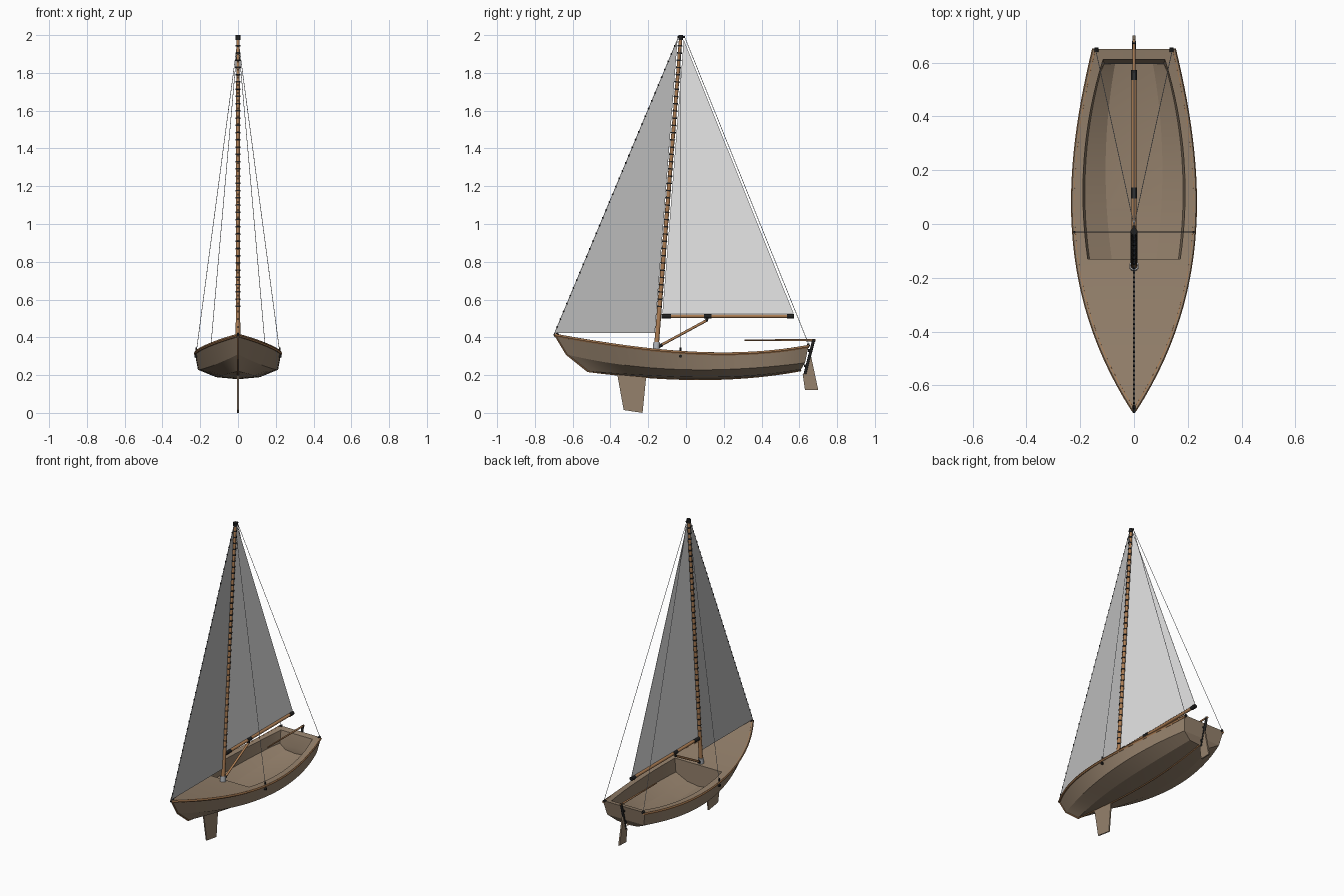
import bpy, bmesh, math
from mathutils import Vector

if "Cube" in bpy.data.objects:
    bpy.data.objects.remove(bpy.data.objects["Cube"])


def material(name, rgb):
    m = bpy.data.materials.new(name)
    m.diffuse_color = (*rgb, 1)
    m.use_nodes = True
    m.node_tree.nodes["Principled BSDF"].inputs["Base Color"].default_value = m.diffuse_color
    return m


HULL = material("hull brown", (0.30, 0.22, 0.15))
WOOD = material("varnished wood", (0.42, 0.21, 0.09))
MAIN = material("main sail white", (0.80, 0.80, 0.80))
JIB = material("jib grey", (0.50, 0.50, 0.50))
BLACK = material("black fittings", (0.015, 0.015, 0.015))
STEEL = material("steel wire", (0.45, 0.47, 0.50))


def finish(name, bm, mat, merge=True, angle=25):
    if merge:
        bmesh.ops.remove_doubles(bm, verts=bm.verts, dist=1e-5)
    bmesh.ops.recalc_face_normals(bm, faces=bm.faces)
    me = bpy.data.meshes.new(name)
    bm.to_mesh(me)
    bm.free()
    me.materials.append(mat)
    ob = bpy.data.objects.new(name, me)
    bpy.context.collection.objects.link(ob)
    bpy.ops.object.select_all(action='DESELECT')
    ob.select_set(True)
    bpy.context.view_layer.objects.active = ob
    bpy.ops.object.shade_smooth_by_angle(angle=math.radians(angle))
    return ob


def rods(name, items, mat, n=10):
    """Tapered cylinders between pairs of points: (a, b, r1, r2)."""
    bm = bmesh.new()
    for a, b, r1, r2 in items:
        a, b = Vector(a), Vector(b)
        d = b - a
        mtx = d.to_track_quat('Z', 'Y').to_matrix().to_4x4()
        mtx.translation = (a + b) / 2
        bmesh.ops.create_cone(bm, cap_ends=True, segments=n, radius1=r1,
                              radius2=r2, depth=d.length, matrix=mtx)
    return finish(name, bm, mat, merge=False, angle=40)


def plate(name, yz, t, mat):
    """Flat plate in the centre plane."""
    bm = bmesh.new()
    l, r = [[bm.verts.new((s * t / 2, y, z)) for y, z in yz] for s in (-1, 1)]
    bm.faces.new(l)
    bm.faces.new(r[::-1])
    for i in range(len(yz)):
        j = (i + 1) % len(yz)
        bm.faces.new((l[i], l[j], r[j], r[i]))
    return finish(name, bm, mat)


def tube(name, pts, r, mat):
    cu = bpy.data.curves.new(name, 'CURVE')
    cu.dimensions = '3D'
    cu.bevel_depth, cu.bevel_resolution, cu.use_fill_caps = r, 1, True
    sp = cu.splines.new('POLY')
    sp.points.add(len(pts) - 1)
    for p, q in zip(sp.points, pts):
        p.co = (*q, 1)
    tmp = bpy.data.objects.new(name + "_curve", cu)
    bpy.context.collection.objects.link(tmp)
    bpy.context.view_layer.update()
    bm = bmesh.new()
    me = bpy.data.meshes.new_from_object(tmp.evaluated_get(bpy.context.evaluated_depsgraph_get()))
    bm.from_mesh(me)
    bpy.data.objects.remove(tmp)
    return finish(name, bm, mat, angle=50)


def fit(pts, y):
    """Smooth curve through control points (y, x, z), evaluated at y."""
    x = z = 0
    for i, p in enumerate(pts):
        k = 1
        for j, q in enumerate(pts):
            if i != j:
                k *= (y - q[0]) / (p[0] - q[0])
        x, z = x + k * p[1], z + k * p[2]
    return Vector((x, y, z))


def strip(bm, rows):
    """Quads between rows of points, on both sides of the boat."""
    for s in (1, -1):
        vs = [[bm.verts.new((s * p.x, p.y, p.z)) for p in r] for r in rows]
        for a, b in zip(vs, vs[1:]):
            for i in range(len(a) - 1):
                bm.faces.new((a[i], a[i + 1], b[i + 1], b[i]))


def span(a, b, n):
    return [a + (b - a) * i / n for i in range(n + 1)]


# Hull lines: sheer, two chines, keel, cockpit edge
SHEER = [(-.70, 0, .42), (-.40, .15, .37), (.10, .23, .322), (.65, .152, .36)]
CHINE1 = [(-.635, 0, .31), (-.30, .135, .25), (.10, .21, .228), (.63, .135, .265)]
CHINE2 = [(-.52, 0, .22), (-.20, .08, .199), (.10, .115, .189), (.61, .075, .232)]
KEEL = [(-.52, 0, .22), (-.20, 0, .188), (.10, 0, .178), (.61, 0, .225)]
COAM = [(-.13, .172, 0), (.10, .19, 0), (.40, .166, 0), (.612, .115, 0)]

# Hull skin and transom
bm = bmesh.new()
rows = [[fit(L, y) for y in span(L[0][0], L[-1][0], 28)] for L in (SHEER, CHINE1, CHINE2, KEEL)]
strip(bm, rows)
end = [r[-1] for r in rows]
strip(bm, [[p, Vector((0, p.y, p.z))] for p in end])
finish("hull", bm, HULL, angle=12)

# Deck around the cockpit, and the cockpit well
def mid(p):
    return Vector((0, p.y, p.z))


def coam(y):
    return Vector((fit(COAM, y).x, y, fit(SHEER, y).z))


bm = bmesh.new()
fore = [fit(SHEER, y) for y in span(-.70, -.13, 14)]
side = [fit(SHEER, y) for y in span(-.13, .612, 16)]
aft = [fit(SHEER, y) for y in (.612, .65)]
inner = [coam(p.y) for p in side]
strip(bm, [fore, [mid(p) for p in fore]])
strip(bm, [side, inner])
strip(bm, [aft, [mid(p) for p in aft]])
finish("deck", bm, HULL)

bm = bmesh.new()
well = [inner]
for L, k, up in ((CHINE1, .93, .012), (CHINE2, .9, .012), (KEEL, 0, .012)):
    row = []
    for p in inner:
        y = min(p.y, .595)
        q = fit(L, y)
        row.append(Vector((min(q.x * k, p.x * .96), y, q.z + up)))
    well.append(row)
strip(bm, well)
for i in (0, -1):
    strip(bm, [[r[i], mid(r[i])] for r in well])
finish("cockpit_well", bm, HULL, angle=12)

# Rub rails and keel strip
for s, n in ((1, "right"), (-1, "left")):
    pts = [fit(SHEER, y) for y in span(-.692, .65, 28)]
    tube("rub_rail_" + n, [(s * max(p.x - .005, 0), p.y, p.z - .008) for p in pts], .009, WOOD)
keel = [(0, -.692, .41), (0, -.632, .31)] + [tuple(fit(KEEL, y)) for y in span(-.52, .61, 16)]
tube("keel_strip", keel, .005, WOOD)

# Centreboard, rudder and tiller
plate("centreboard", [(-.365, .21), (-.33, .015), (-.23, 0), (-.21, .20)], .008, HULL)
plate("rudder_blade", [(.662, .30), (.70, .122), (.63, .12), (.618, .205), (.632, .215)], .01, HULL)
rods("rudder_stock", [((0, .63, .205), (0, .677, .39), .008, .008),
                      ((0, .625, .25), (0, .645, .25), .007, .007),
                      ((0, .645, .33), (0, .665, .33), .007, .007)], BLACK)
rods("tiller", [((0, .31, .385), (0, .685, .385), .004, .006)], WOOD)

# Mast with sail hoops
FOOT, HEAD = Vector((0, -.157, .345)), Vector((0, -.028, 1.985))


def on_mast(z):
    return FOOT.lerp(HEAD, (z - FOOT.z) / (HEAD.z - FOOT.z))


rods("mast", [(FOOT, HEAD, .0125, .009)], WOOD, 14)
rods("sail_hoops", [(on_mast(z), on_mast(z + .007), .0135, .0135)
                    for z in span(.56, 1.94, 36)], BLACK)
rods("mast_cap", [((0, -.028, 1.975), (0, -.028, 2.0), .013, .013),
                  ((0, -.045, 1.99), (0, -.005, 1.99), .006, .006)], BLACK)
rods("mast_step", [(on_mast(.34), on_mast(.375), .018, .018)], STEEL)

# Boom, its fittings and the strut
rods("boom", [((0, -.12, .512), (0, .57, .512), .010, .010)], WOOD, 14)
rods("boom_fittings", [((0, a, .512), (0, b, .512), .0125, .0125)
                       for a, b in ((-.13, -.08), (.095, .135), (.535, .572))]
     + [((0, .112, .505), (0, .108, .485), .008, .008),
        ((0, -.15, .348), (0, -.125, .362), .009, .009)], BLACK)
rods("boom_strut", [((0, -.135, .357), (0, .11, .49), .007, .007)], WOOD)

# Sails
plate("main_sail", [(-.125, .525), (.57, .525), (-.012, 1.975)], .002, MAIN)
plate("jib_sail", [(-.695, .422), (-.165, .422), (-.045, 1.975)], .002, JIB)

# Rigging wires and jib hanks
TOP = (0, -.03, 1.985)
BOW = Vector((0, -.697, .42))
wires = [(BOW, (0, -.042, 1.985), .0015, .0015)]
ends = []
for s in (1, -1):
    wires += [(TOP, (s * .221, -.03, .32), .0015, .0015),
              ((0, -.005, 1.985), (s * .143, .65, .362), .0015, .0015)]
    ends += [((s * .212, -.03, .30), (s * .229, -.03, .30), .008, .008),
             ((s * .221, -.03, .325), (s * .221, -.03, .345), .005, .005),
             ((s * .14, .64, .358), (s * .14, .655, .36), .008, .008)]
rods("rigging_wires", wires, STEEL, 6)
rods("wire_fittings", ends + [((0, -.70, .41), (0, -.675, .42), .006, .006)], BLACK)
luff = Vector((0, -.042, 1.985)) - BOW
rods("jib_hanks", [(BOW + luff * t, BOW + luff * (t + .005), .004, .004)
                   for t in span(.02, .97, 36)], BLACK, 6)
